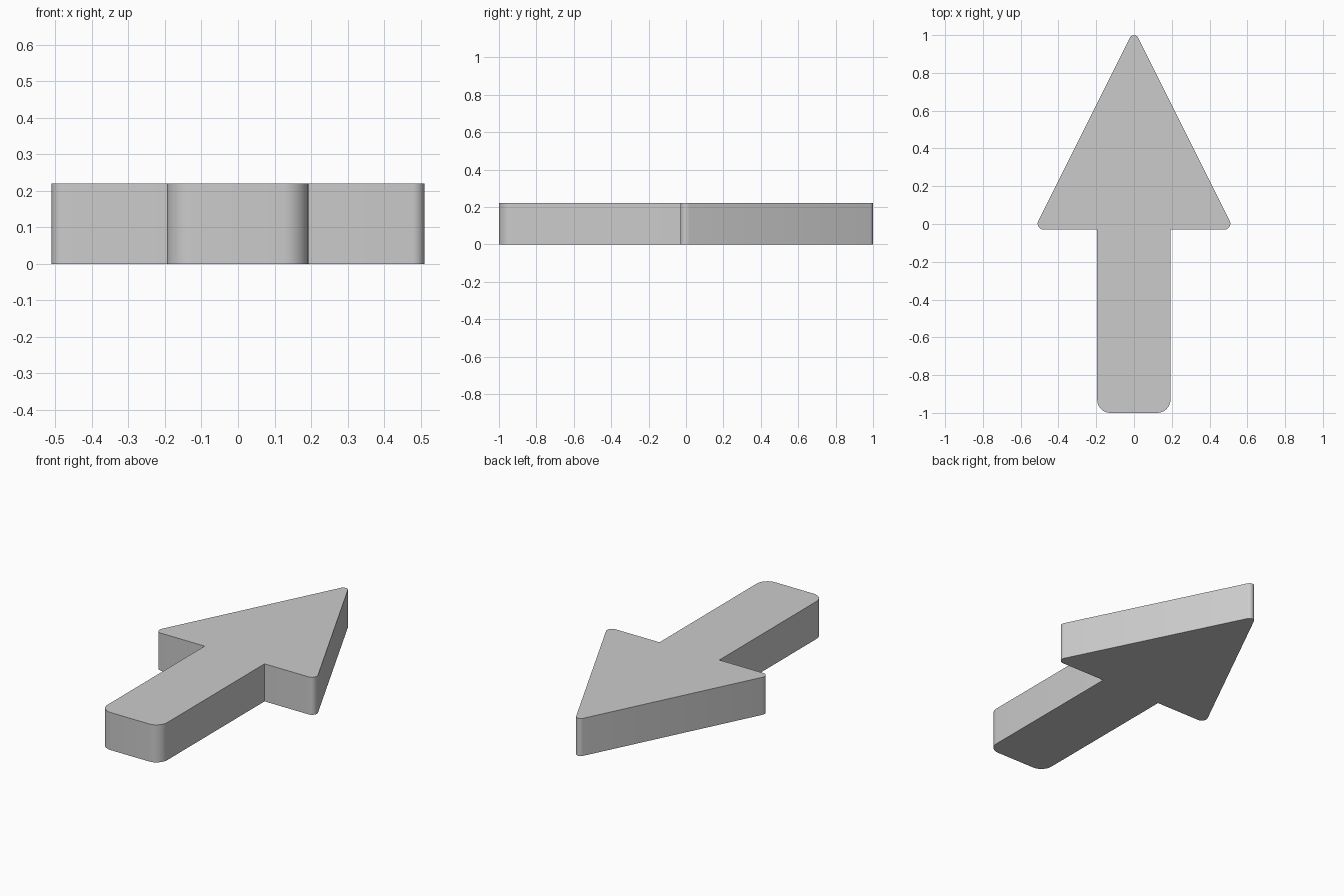
import bpy, bmesh
from math import radians, sin, cos
from mathutils import Vector

if "Cube" in bpy.data.objects:
    bpy.data.objects.remove(bpy.data.objects["Cube"])

HEIGHT = 0.22
STEPS = 8

# Arrow outline, counter-clockwise: x, y, corner radius
OUTLINE = [
    (-0.195, -1.0, 0.07), (0.193, -1.0, 0.07),
    (0.193, -0.03, 0), (0.53, -0.03, 0.032),
    (0.0, 1.03, 0.025),
    (-0.53, -0.03, 0.032), (-0.195, -0.03, 0),
]


def rounded(outline):
    """Replace each corner that has a radius with an arc."""
    pts = []
    for i, (x, y, r) in enumerate(outline):
        p = Vector((x, y))
        if r == 0:
            pts.append(p)
            continue
        a = (Vector(outline[i - 1][:2]) - p).normalized()
        b = (Vector(outline[(i + 1) % len(outline)][:2]) - p).normalized()
        half = a.angle(b) / 2
        out = -(a + b).normalized()
        side = Vector((-out.y, out.x))
        centre = p - out * (r / sin(half))
        sweep = radians(90) - half
        for k in range(STEPS + 1):
            t = sweep * (2 * k / STEPS - 1)
            pts.append(centre + (out * cos(t) + side * sin(t)) * r)
    return pts


# Arrow: outline face extruded upwards
bm = bmesh.new()
base = bm.faces.new([bm.verts.new((p.x, p.y, 0)) for p in rounded(OUTLINE)])
top = bmesh.ops.extrude_face_region(bm, geom=[base], use_keep_orig=True)
bmesh.ops.translate(bm, vec=(0, 0, HEIGHT),
                    verts=[v for v in top["geom"] if isinstance(v, bmesh.types.BMVert)])
bmesh.ops.recalc_face_normals(bm, faces=bm.faces)
mesh = bpy.data.meshes.new("arrow")
bm.to_mesh(mesh)
bm.free()

arrow = bpy.data.objects.new("arrow", mesh)
bpy.context.collection.objects.link(arrow)
bpy.context.view_layer.objects.active = arrow
arrow.select_set(True)
bpy.ops.object.shade_smooth_by_angle(angle=radians(30))
